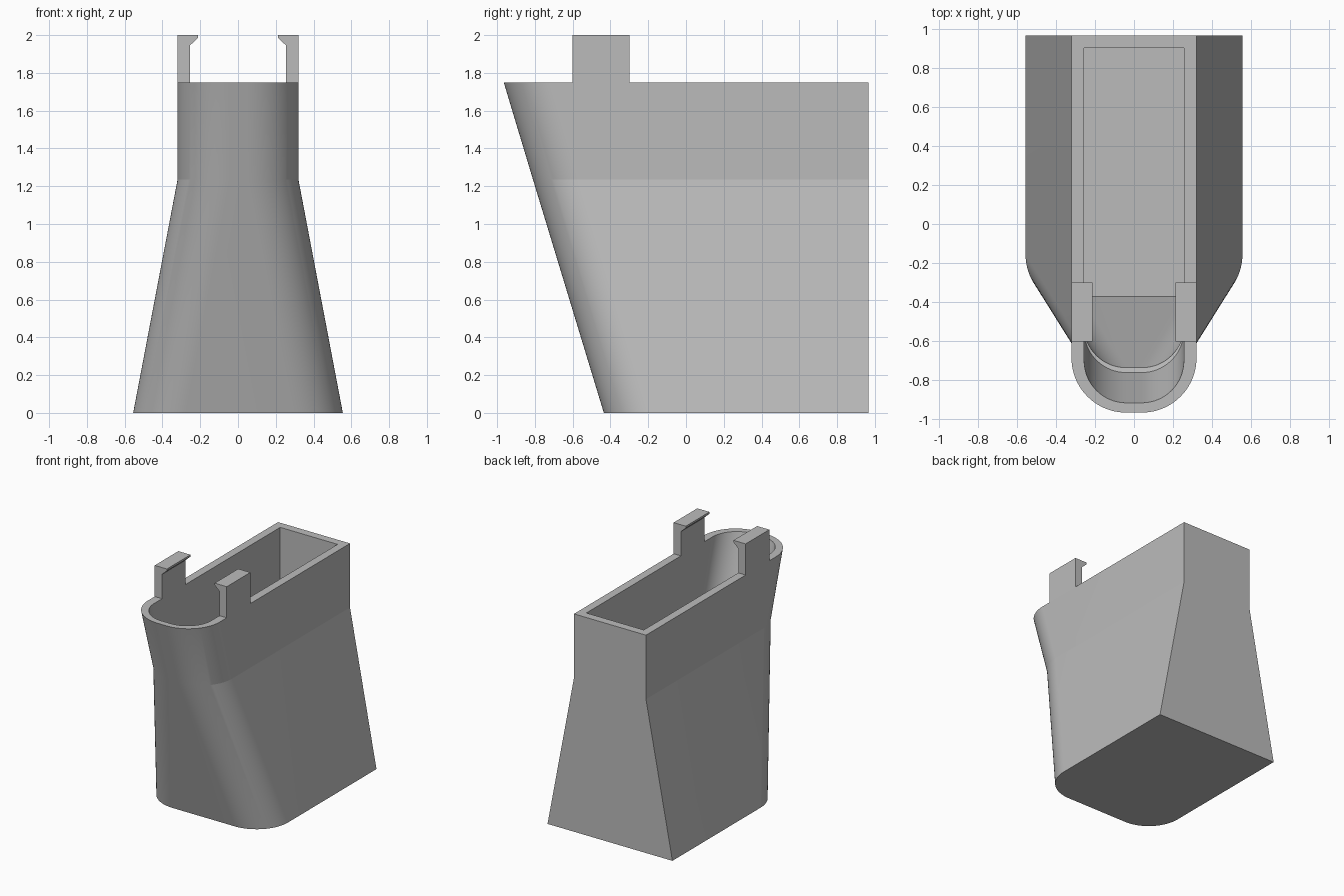
import bpy
import bmesh
from math import sin, cos, pi, radians

cube = bpy.data.objects.get("Cube")
if cube:
    bpy.data.objects.remove(cube, do_unlink=True)

grey = bpy.data.materials.new("plain grey")
grey.use_nodes = True
colour = (0.5, 0.5, 0.5, 1)
grey.diffuse_color = colour
grey.node_tree.nodes["Principled BSDF"].inputs["Base Color"].default_value = colour

ARC = 24  # segments in each rounded front corner


def section(bm, z, half, front, back, radius):
    """Ring with square back corners and rounded front corners."""
    pts = [(half, back), (-half, back)]
    for side, start in ((-1, pi), (1, 1.5 * pi)):
        for i in range(ARC + 1):
            a = start + i * pi / 2 / ARC
            pts.append((side * (half - radius) + radius * cos(a),
                        front + radius + radius * sin(a)))
    return [bm.verts.new((x, y, z)) for x, y in pts]


def bridge(bm, a, b):
    n = len(a)
    for i in range(n):
        j = (i + 1) % n
        bm.faces.new((a[i], a[j], b[j], b[i]))


def finish(name, bm):
    bmesh.ops.recalc_face_normals(bm, faces=bm.faces)
    mesh = bpy.data.meshes.new(name)
    bm.to_mesh(mesh)
    bm.free()
    mesh.materials.append(grey)
    obj = bpy.data.objects.new(name, mesh)
    bpy.context.collection.objects.link(obj)
    bpy.ops.object.select_all(action='DESELECT')
    obj.select_set(True)
    bpy.context.view_layer.objects.active = obj
    bpy.ops.object.shade_smooth_by_angle(angle=radians(8))
    return obj


# Hollow housing: up the outside, over the rim and down the inside
bm = bmesh.new()
rings = [section(bm, *s) for s in (
    (0, 0.555, -0.435, 0.965, 0.28),
    (1.235, 0.32, -0.81, 0.965, 0.28),
    (1.75, 0.32, -0.965, 0.965, 0.28),
    (1.75, 0.255, -0.915, 0.9, 0.215),
    (1.235, 0.255, -0.76, 0.9, 0.215),
    (1.23, 0.256, -0.735, 0.9, 0.215),
    (0.065, 0.48, -0.37, 0.9, 0.215),
)]
for lower, upper in zip(rings, rings[1:]):
    bridge(bm, lower, upper)
bm.faces.new(rings[0])   # underside
bm.faces.new(rings[-1])  # inner floor
finish("housing", bm)

# Hooked clips standing on the rim
profile = [(0.32, 1.75), (0.32, 2), (0.212, 2), (0.212, 1.985),
           (0.255, 1.945), (0.255, 1.75)]
for name, side in (("left_clip", 1), ("right_clip", -1)):
    bm = bmesh.new()
    ends = [[bm.verts.new((side * x, y, z)) for x, z in profile]
            for y in (-0.6, -0.3)]
    bridge(bm, *ends)
    for end in ends:
        bm.faces.new(end)
    finish(name, bm)
